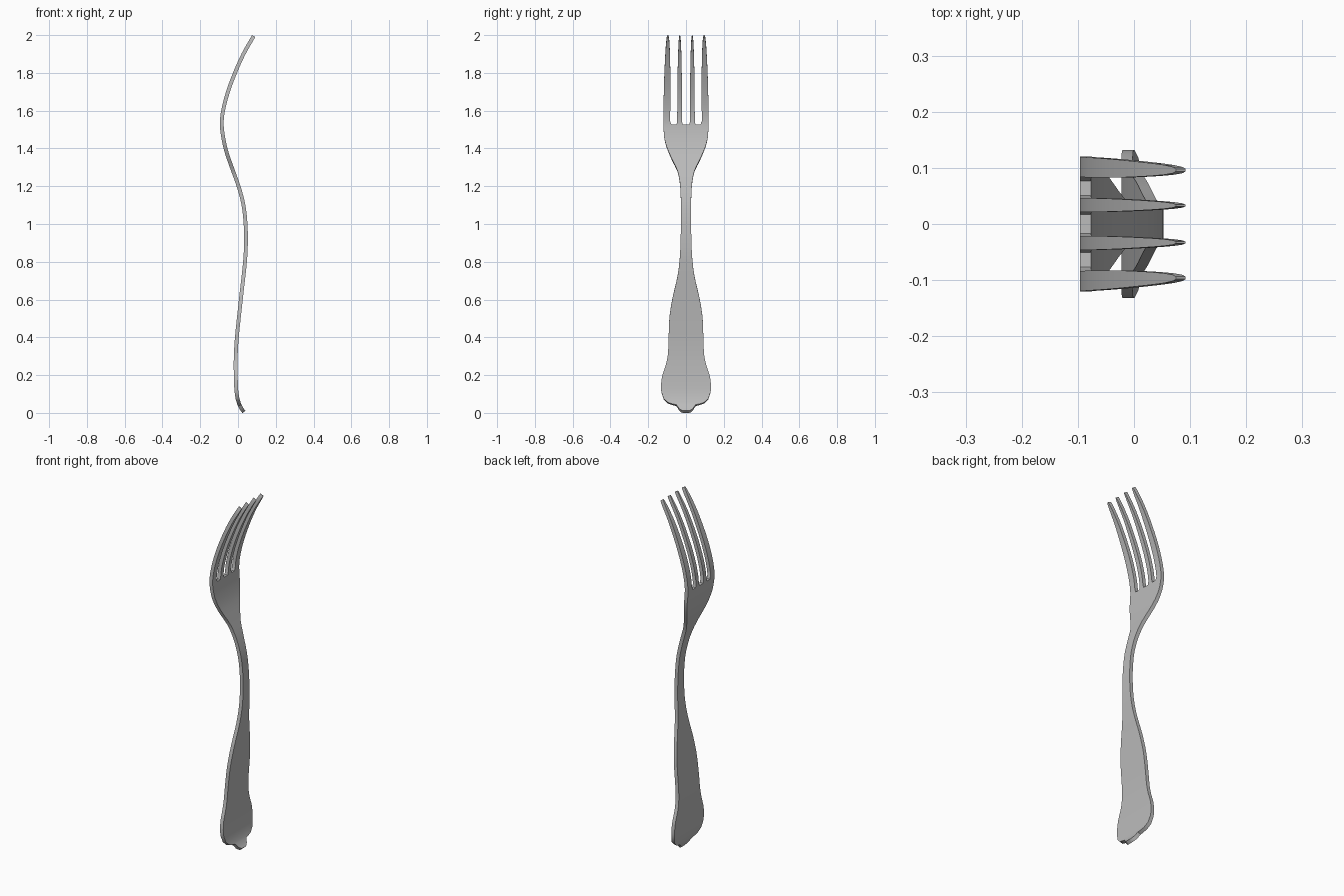
import bpy
import bmesh

cube = bpy.data.objects.get("Cube")
if cube:
    bpy.data.objects.remove(cube, do_unlink=True)


def curve(points, z):
    """Smooth value at height z through (height, value) points."""
    last = len(points) - 1
    i = 0
    while i < last - 1 and z > points[i + 1][0]:
        i += 1

    def slope(k):
        a, b = points[max(k - 1, 0)], points[min(k + 1, last)]
        return (b[1] - a[1]) / (b[0] - a[0])

    (z0, v0), (z1, v1) = points[i], points[i + 1]
    h = z1 - z0
    t = (z - z0) / h
    return (v0 * (1 + 2 * t) * (1 - t) ** 2 + slope(i) * h * t * (1 - t) ** 2
            + v1 * t * t * (3 - 2 * t) + slope(i + 1) * h * t * t * (t - 1))


def heights(points, step):
    """Heights of the points, with long gaps divided evenly."""
    result = [points[0][0]]
    for (a, _), (b, _) in zip(points, points[1:]):
        n = max(1, round((b - a) / step))
        result += [a + (b - a) * k / n for k in range(1, n + 1)]
    return result


# Side bend of the whole fork: height, x
BEND = [(0, .036), (.02, .02), (.05, .005), (.1, -.007), (.2, -.012), (.3, -.012),
        (.4, -.006), (.6, .015), (.8, .037), (.9, .042), (1, .04), (1.1, .029),
        (1.2, .003), (1.3, -.033), (1.4, -.066), (1.52, -.086), (1.6, -.079),
        (1.7, -.053), (1.8, -.016), (1.9, .029), (2, .086)]

# Handle, neck and palm outline: height, half width
OUTLINE = [(.005, .012), (.009, .025), (.018, .037), (.03, .044), (.04, .052),
           (.044, .07), (.052, .095), (.075, .119), (.11, .13), (.15, .132),
           (.2, .125), (.25, .108), (.3, .097), (.36, .093), (.5, .088), (.6, .073),
           (.7, .05), (.76, .039), (.85, .031), (1, .027), (1.15, .028),
           (1.22, .033), (1.28, .045), (1.34, .074), (1.4, .1), (1.45, .114),
           (1.525, .12)]

# Tine taper: height, share of full half width
TAPER = [(1.545, 1), (1.7, .97), (1.8, .87), (1.9, .68), (1.96, .48),
         (1.987, .3), (1.995, .12)]

# Column edges across the palm, as shares of its half width
HALF = [.14, .42, .64, 1]
COLUMNS = [-f for f in reversed(HALF)] + HALF

bm = bmesh.new()


def add_row(z, ys):
    x = curve(BEND, z)
    return [bm.verts.new((x, y, z)) for y in ys]


def bridge(low, high):
    for i in range(len(low) - 1):
        bm.faces.new((low[i], low[i + 1], high[i + 1], high[i]))


# Handle to palm
row = None
for z in heights(OUTLINE, .025):
    w = curve(OUTLINE, z)
    new_row = add_row(z, [w * f for f in COLUMNS])
    if row:
        bridge(row, new_row)
    row = new_row

# Four tines grown from alternate palm columns
for k, (base, tip, half) in enumerate([(-.102, -.096, .018), (-.034, -.033, .0125),
                                       (.034, .033, .0125), (.102, .096, .018)]):
    low = row[2 * k:2 * k + 2]
    for z in heights(TAPER, .03):
        t = (z - TAPER[0][0]) / (TAPER[-1][0] - TAPER[0][0])
        centre = base + (tip - base) * t
        h = half * curve(TAPER, z)
        high = add_row(z, [centre - h, centre + h])
        bridge(low, high)
        low = high

bmesh.ops.recalc_face_normals(bm, faces=bm.faces)
mesh = bpy.data.meshes.new("fork")
bm.to_mesh(mesh)
bm.free()
fork = bpy.data.objects.new("fork", mesh)
bpy.context.collection.objects.link(fork)

# Polished metal
steel = bpy.data.materials.new("steel_grey")
steel.use_nodes = True
colour = (.5, .5, .5, 1)
steel.diffuse_color = colour
steel.node_tree.nodes["Principled BSDF"].inputs["Base Color"].default_value = colour
mesh.materials.append(steel)

# Sheet thickness, then smooth faces with crisp rims
solid = fork.modifiers.new("thickness", "SOLIDIFY")
solid.thickness = .02
solid.offset = 0
bpy.ops.object.select_all(action="DESELECT")
fork.select_set(True)
bpy.context.view_layer.objects.active = fork
bpy.ops.object.modifier_apply(modifier=solid.name)
bpy.ops.object.shade_smooth_by_angle()
